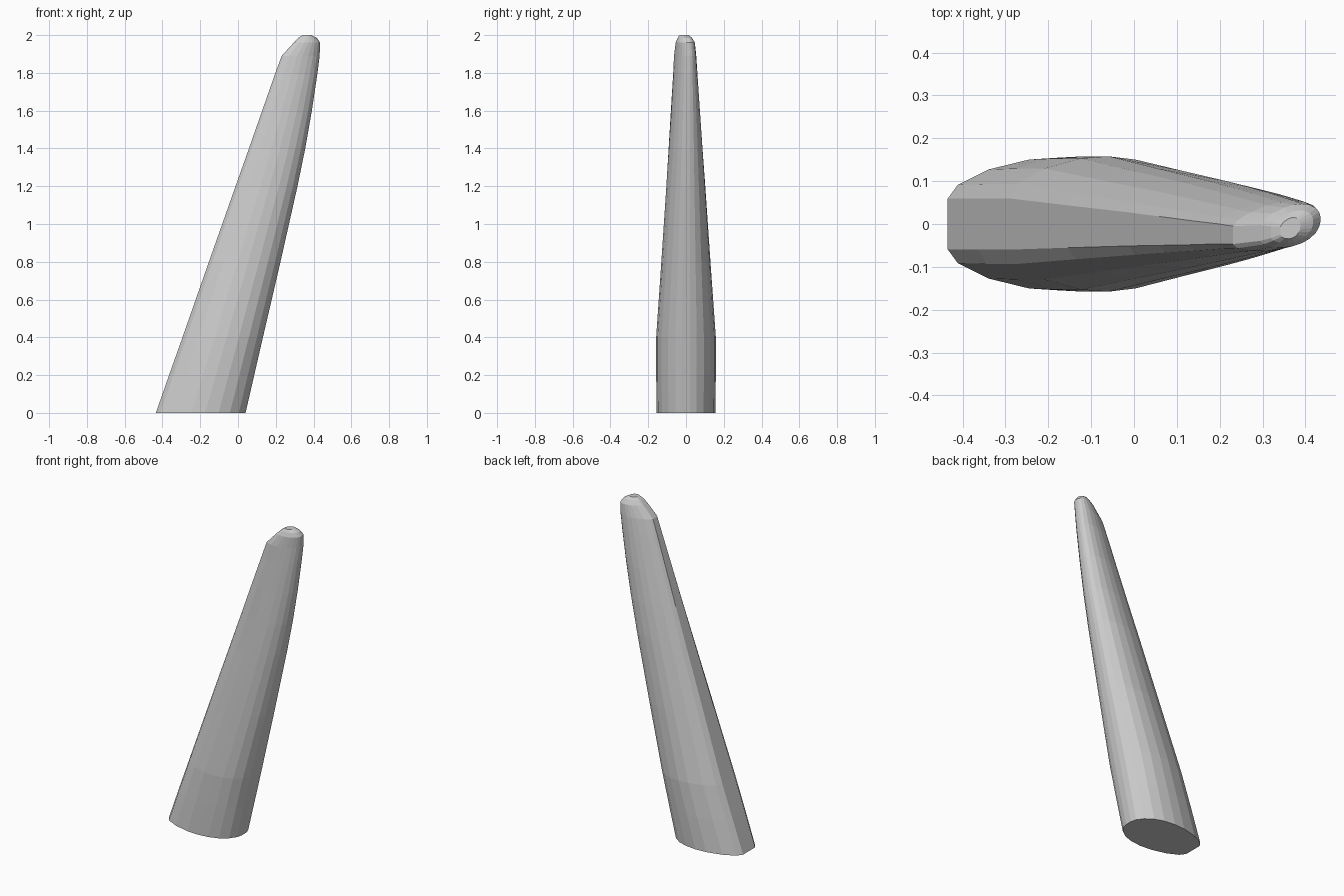
import bpy, bmesh

# Half outline of one cross-section: u along the chord, v across it
HALF = [(-1, .38), (-.9, .59), (-.6, .82), (-.2, .97), (.1, 1),
        (.4, .95), (.65, .82), (.85, .6), (.96, .36), (1, .14)]
OUTLINE = HALF + [(u, -v) for u, v in reversed(HALF)]

# z, left x, right x, half thickness, y offset, sideways shear
SECTIONS = [
    (0.00, -0.435, 0.040, 0.155, 0.000, 0.000),
    (0.20, -0.365, 0.086, 0.158, 0.000, 0.000),
    (0.40, -0.294, 0.132, 0.158, 0.000, 0.000),
    (0.80, -0.154, 0.225, 0.130, -0.001, 0.005),
    (1.20, -0.013, 0.315, 0.103, -0.002, 0.010),
    (1.40, 0.058, 0.356, 0.089, -0.003, 0.013),
    (1.60, 0.128, 0.391, 0.075, -0.004, 0.016),
    (1.80, 0.198, 0.421, 0.061, -0.005, 0.018),
    (1.89, 0.231, 0.432, 0.055, -0.006, 0.020),
    (1.96, 0.295, 0.435, 0.048, -0.005, 0.016),
    (1.985, 0.320, 0.418, 0.036, -0.007, 0.012),
    (2.00, 0.342, 0.388, 0.024, -0.010, 0.006),
]

# Leaning tapered blade, lofted through the sections
bm = bmesh.new()
rings = []
for z, xl, xr, half, off, shear in SECTIONS:
    mid, a = (xl + xr) / 2, (xr - xl) / 2
    rings.append([bm.verts.new((mid + a * u, off + half * v + shear * u, z))
                  for u, v in OUTLINE])
n = len(OUTLINE)
for lo, hi in zip(rings, rings[1:]):
    for i in range(n):
        j = (i + 1) % n
        bm.faces.new((lo[i], lo[j], hi[j], hi[i]))

# Flat base and tip caps
bm.faces.new(rings[0])
bm.faces.new(rings[-1])
bmesh.ops.recalc_face_normals(bm, faces=bm.faces)

mesh = bpy.data.meshes.new("blade")
bm.to_mesh(mesh)
bm.free()
blade = bpy.data.objects.new("blade", mesh)
bpy.context.collection.objects.link(blade)
